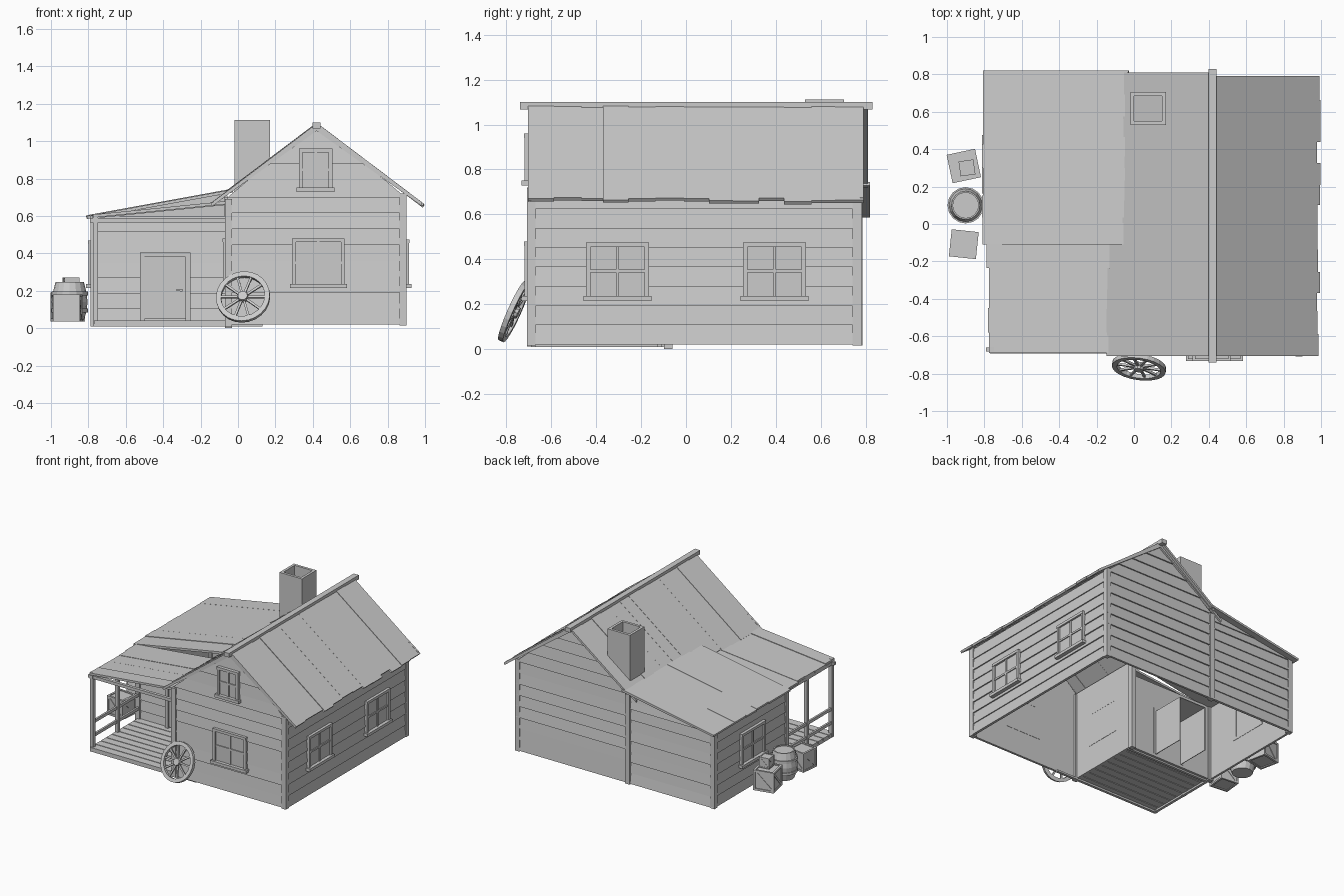
import bpy, bmesh, math, random
from mathutils import Matrix, Vector

if "Cube" in bpy.data.objects:
    bpy.data.objects.remove(bpy.data.objects["Cube"])
random.seed(4)
I = Matrix.Identity(4)


def finish(name, bm):
    bmesh.ops.recalc_face_normals(bm, faces=bm.faces)
    me = bpy.data.meshes.new(name)
    bm.to_mesh(me)
    bm.free()
    ob = bpy.data.objects.new(name, me)
    bpy.context.collection.objects.link(ob)
    return ob


def hexa(bm, bottom, top, m=I):
    v = [bm.verts.new(m @ Vector(p)) for p in list(bottom) + list(top)]
    for f in ((0, 1, 2, 3), (4, 5, 6, 7), (0, 1, 5, 4), (1, 2, 6, 5), (2, 3, 7, 6), (3, 0, 4, 7)):
        bm.faces.new([v[i] for i in f])


def box(bm, x0, x1, y0, y1, z0, z1, m=I):
    r = ((x0, y0), (x1, y0), (x1, y1), (x0, y1))
    hexa(bm, [(*p, z0) for p in r], [(*p, z1) for p in r], m)


def boxes(name, rows, m=I):
    bm = bmesh.new()
    for r in rows:
        box(bm, *r, m)
    return finish(name, bm)


def face_to(x, y, deg):
    # local frame: x along the wall, -y outward
    return Matrix.Translation((x, y, 0)) @ Matrix.Rotation(math.radians(deg), 4, 'Z')


# Clapboard wall; left/right give the wall edges at each height
def clapboards(name, m, levels, left, right):
    bm = bmesh.new()
    for z0, z1 in zip(levels, levels[1:]):
        o = 0.008 + random.uniform(0, 0.004)
        hexa(bm, [(left(z0), -o, z0), (right(z0), -o, z0), (right(z0), 0.008, z0), (left(z0), 0.008, z0)],
             [(left(z1), -0.001, z1), (right(z1), -0.001, z1), (right(z1), 0.008, z1), (left(z1), 0.008, z1)], m)
    finish(name, bm)


def steps(a, b, n):
    return [a + (b - a) * i / n for i in range(n + 1)]


def flat_wall(name, x, y, deg, half, z1, n):
    clapboards(name, face_to(x, y, deg), steps(0.02, z1, n), lambda z: -half, lambda z: half)


# Walls
half = lambda z: min(0.475, (1.07 - z) / 0.76)
gable = steps(0.02, 0.70, 8) + steps(0.70, 1.06, 4)[1:]
clapboards("front_gable_wall", face_to(0.42, -0.695, 0), gable, lambda z: -half(z), half)
clapboards("back_gable_wall", face_to(0.42, 0.77, 180), gable, lambda z: -half(z), half)
flat_wall("right_wall", 0.89, 0.037, 90, 0.733, 0.71, 8)
flat_wall("porch_side_wall", -0.055, -0.4, -90, 0.295, 0.70, 8)
flat_wall("porch_back_wall_top", -0.415, -0.1, 0, 0.36, 0.60, 7)
flat_wall("annex_left_wall", -0.775, 0.335, -90, 0.435, 0.59, 7)
clapboards("annex_back_wall", face_to(0, 0.77, 180), steps(0.02, 0.59, 7) + [0.65, 0.71],
           lambda z: 0.055, lambda z: 0.775 - max(0, z - 0.59) / 0.13 * 0.715)

# Corner posts
bm = bmesh.new()
for x, y, z0, z1 in ((0.883, -0.69, 0.015, 0.72), (0.883, 0.762, 0.015, 0.72), (-0.055, 0.768, 0.015, 0.70),
                     (-0.768, 0.762, 0.015, 0.59), (-0.05, -0.69, 0.01, 0.69), (-0.77, -0.1, 0.01, 0.6),
                     (-0.05, -0.08, 0, 0.68)):
    box(bm, x - 0.019, x + 0.019, y - 0.019, y + 0.019, z0, z1)
finish("corner_posts", bm)


# Plank roofs running from the upper edge down to the lower edge
def roof(name, xa, za, xb, zb, y0, y1, n, t=0.016, jitter=0.025):
    bm = bmesh.new()
    d = Vector((xb - xa, 0, zb - za))
    nrm = Vector((-d.z, 0, d.x)).normalized()
    nrm *= 1 if nrm.z > 0 else -1
    ys = steps(y0, y1, n)
    for i in range(1, n):
        ys[i] += random.uniform(-0.012, 0.012)
    for a, b in zip(ys, ys[1:]):
        s = 1 - random.random() * jitter / d.length
        lift = random.uniform(-0.004, 0.001)
        A = Vector((xa, 0, za)) + nrm * lift
        B = A + d * s
        lo = [A - nrm * t, B - nrm * t, B, A]
        hexa(bm, [(p.x, a, p.z) for p in lo], [(p.x, b, p.z) for p in lo])
    finish(name, bm)


roof("right_roof", 0.42, 1.098, 1.0, 0.66, -0.705, 0.79, 13)
roof("left_roof_front", 0.42, 1.098, -0.15, 0.667, -0.705, -0.11, 5, jitter=0.02)
roof("left_roof_back", 0.42, 1.098, -0.075, 0.725, -0.11, 0.81, 8, jitter=0.015)
roof("annex_roof", -0.03, 0.745, -0.815, 0.602, -0.11, 0.82, 7, jitter=0.01)
roof("porch_roof", -0.05, 0.68, -0.79, 0.605, -0.69, -0.11, 5, jitter=0.015)
boxes("ridge_cap", [(0.398, 0.442, -0.74, 0.83, 1.068, 1.1)])

# Barge boards under both gable edges
bm = bmesh.new()
for y in (-0.705, 0.775):
    for xe, ze in ((0.98, 0.655), (-0.13, 0.66)):
        hexa(bm, [(0.42, y, 1.055), (xe, y, ze), (xe, y + 0.015, ze), (0.42, y + 0.015, 1.055)],
             [(0.42, y, 1.082), (xe, y, ze + 0.02), (xe, y + 0.015, ze + 0.02), (0.42, y + 0.015, 1.082)])
finish("barge_boards", bm)

# Hollow chimney
boxes("chimney", [(-0.02, 0.0, 0.53, 0.705, 0.7, 1.112), (0.15, 0.17, 0.53, 0.705, 0.7, 1.112),
                  (0.0, 0.15, 0.53, 0.55, 0.7, 1.112), (0.0, 0.15, 0.685, 0.705, 0.7, 1.112)])


# Windows: frame, cross bars, pane and sill
def window(name, x, y, deg, w, z0, z1):
    h, zm, f = w / 2, (z0 + z1) / 2, 0.02
    boxes(name, [(-h, -h + f, -0.025, 0.01, z0, z1), (h - f, h, -0.025, 0.01, z0, z1),
                 (-h, h, -0.027, 0.01, z1 - f, z1), (-h - 0.012, h + 0.012, -0.038, 0.01, z0 - 0.006, z0 + f - 0.004),
                 (-0.007, 0.007, -0.02, 0, z0, z1), (-h, h, -0.02, 0, zm - 0.007, zm + 0.007),
                 (-h + f, h - f, -0.013, 0.009, z0, z1)], face_to(x, y, deg))


window("front_window", 0.43, -0.695, 0, 0.28, 0.22, 0.48)
window("attic_window", 0.415, -0.695, 0, 0.18, 0.735, 0.96)
window("right_window_front", 0.89, -0.305, 90, 0.28, 0.22, 0.475)
window("right_window_back", 0.89, 0.395, 90, 0.28, 0.22, 0.475)
window("annex_window", -0.775, 0.32, -90, 0.29, 0.22, 0.47)
window("porch_window", -0.055, -0.39, -90, 0.28, 0.22, 0.48)

# Door with frame, handle and a deep lining behind it
boxes("door", [(-0.5, -0.28, -0.118, -0.1, 0.05, 0.38), (-0.5, -0.475, -0.122, -0.1, 0.05, 0.38),
               (-0.31, -0.298, -0.135, -0.11, 0.195, 0.21), (-0.33, -0.298, -0.14, -0.132, 0.2, 0.21)])
boxes("door_frame", [(-0.525, -0.5, -0.13, -0.09, 0.04, 0.405), (-0.28, -0.255, -0.13, -0.09, 0.04, 0.405),
                     (-0.525, -0.255, -0.132, -0.09, 0.38, 0.405)])
boxes("door_lining", [(-0.505, -0.5, -0.09, 0.17, 0.04, 0.385), (-0.28, -0.275, -0.09, 0.17, 0.04, 0.385),
                      (-0.505, -0.275, -0.09, 0.17, 0.38, 0.385)])

# Porch floor, posts, beams and rails
ys = steps(-0.695, -0.1, 9)
boxes("porch_floor", [(-0.77, -0.05, a + 0.003, b - 0.003, 0.022, 0.04) for a, b in zip(ys, ys[1:])])
boxes("porch_joists", [(-0.76, 0.13, -0.69, -0.67, 0.008, 0.022), (-0.76, -0.05, -0.13, -0.11, 0.008, 0.022),
                       (-0.77, -0.75, -0.69, -0.1, 0.008, 0.022)])
boxes("porch_posts", [(-0.775, -0.748, y - 0.013, y + 0.013, 0.01, 0.61 if y < -0.6 else 0.59)
                      for y in (-0.67, -0.37)])
boxes("porch_beams", [(-0.775, -0.75, -0.69, -0.1, 0.565, 0.59), (-0.79, -0.05, -0.683, -0.66, 0.565, 0.588)])
boxes("porch_rails", [(-0.77, -0.755, -0.67, -0.1, z, z + 0.022) for z in (0.11, 0.215)])


# Crates: inset box with edge beams and diagonal braces
def crate(name, x, y, z, s, deg):
    m = Matrix.Translation((x, y, z)) @ Matrix.Rotation(math.radians(deg), 4, 'Z')
    h, t = s / 2, s * 0.1
    bm = bmesh.new()
    i = h - t * 0.4
    box(bm, -i, i, -i, i, t * 0.4, s - t * 0.4, m)
    for a in (-h, h - t):
        for b in (-h, h - t):
            box(bm, a, a + t, b, b + t, 0, s, m)
            box(bm, -h, h, a, a + t, b + h, b + h + t, m)
            box(bm, a, a + t, -h, h, b + h, b + h + t, m)
    for k in range(4):
        r = m @ Matrix.Rotation(k * math.pi / 2, 4, 'Z') @ Matrix.Translation((0, 0, h)) @ Matrix.Rotation(math.pi / 4, 4, 'Y')
        box(bm, -s * 0.6, s * 0.6, -h + t * 0.15, -i + t, -t / 2, t / 2, r)
    finish(name, bm)


crate("back_crate", -0.91, 0.31, 0.035, 0.155, 12)
crate("small_crate", -0.893, 0.3, 0.19, 0.08, 8)
crate("front_crate", -0.91, -0.108, 0.035, 0.145, -6)


# Lathe for barrel and its hoops
def lathe(name, profile, n, m, closed=False):
    bm = bmesh.new()
    rings = [[bm.verts.new(m @ Vector((r * math.cos(2 * math.pi * k / n), r * math.sin(2 * math.pi * k / n), z)))
              for k in range(n)] for r, z in profile]
    for a, b in zip(rings, rings[1:] + (rings[:1] if closed else [])):
        if a is rings[-1] and not closed:
            break
        for k in range(n):
            bm.faces.new((a[k], a[(k + 1) % n], b[(k + 1) % n], b[k]))
    if not closed:
        bm.faces.new(rings[0])
        bm.faces.new(rings[-1])
    return finish(name, bm)


at = Matrix.Translation((-0.9, 0.1, 0.035))
lathe("barrel", [(0.073, 0), (0.09, 0.055), (0.096, 0.105), (0.09, 0.155), (0.076, 0.212), (0.068, 0.212), (0.068, 0.203)], 16, at)
for z, r in ((0.06, 0.093), (0.15, 0.093)):
    lathe("barrel_hoop", [(r - 0.01, z - 0.01), (r + 0.004, z - 0.01), (r + 0.004, z + 0.01), (r - 0.01, z + 0.01)], 16, at, True)

# Wagon wheel leaning on the front wall
w = Matrix.Translation((0.027, -0.765, 0.167)) @ Matrix.Rotation(math.radians(-8), 4, 'Z') @ Matrix.Rotation(math.radians(66), 4, 'X')
lathe("wheel_rim", [(0.118, -0.012), (0.145, -0.012), (0.145, 0.012), (0.118, 0.012)], 24, w, True)
lathe("wheel_hub", [(0.026, -0.02), (0.03, 0), (0.026, 0.02)], 10, w)
bm = bmesh.new()
for k in range(10):
    box(bm, 0.02, 0.122, -0.006, 0.006, -0.006, 0.006, w @ Matrix.Rotation(k * math.pi / 5, 4, 'Z'))
finish("wheel_spokes", bm)
